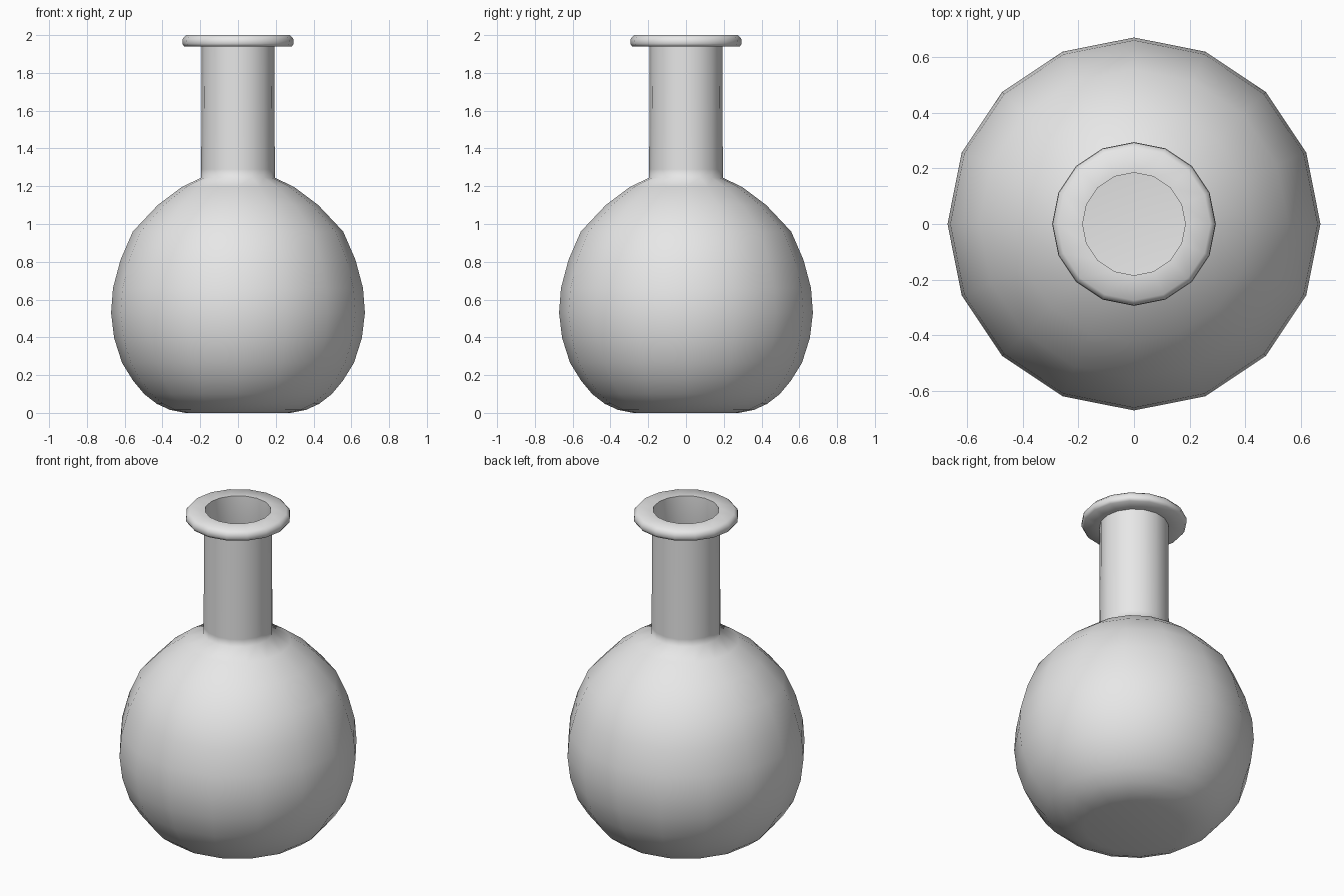
import bpy, bmesh, math
from mathutils import Vector

cube = bpy.data.objects.get("Cube")
if cube:
    bpy.data.objects.remove(cube)

SIDES = 16

grey = bpy.data.materials.new("plain_grey")
grey.use_nodes = True
colour = (0.8, 0.8, 0.8, 1)
grey.diffuse_color = colour
grey.node_tree.nodes["Principled BSDF"].inputs["Base Color"].default_value = colour


def lathe(name, profile, smooth_angle):
    """Spin a (radius, height) profile around the z axis."""
    bm = bmesh.new()
    verts = [bm.verts.new((r, 0, z)) for r, z in profile]
    edges = [bm.edges.new(pair) for pair in zip(verts, verts[1:])]
    bmesh.ops.spin(bm, geom=verts + edges, cent=(0, 0, 0), axis=(0, 0, 1),
                   angle=math.tau, steps=SIDES)
    bmesh.ops.remove_doubles(bm, verts=bm.verts, dist=0.0005)
    bmesh.ops.recalc_face_normals(bm, faces=bm.faces)
    mesh = bpy.data.meshes.new(name)
    bm.to_mesh(mesh)
    bm.free()
    mesh.materials.append(grey)
    obj = bpy.data.objects.new(name, mesh)
    bpy.context.collection.objects.link(obj)
    bpy.ops.object.select_all(action='DESELECT')
    obj.select_set(True)
    bpy.context.view_layer.objects.active = obj
    bpy.ops.object.shade_smooth_by_angle(angle=math.radians(smooth_angle))
    return obj


# Round bulb with a flat base
bulb = [(0, 0), (0.28, 0), (0.36, 0.016), (0.43, 0.048), (0.497, 0.10),
        (0.555, 0.17), (0.614, 0.265), (0.656, 0.397), (0.672, 0.53),
        (0.662, 0.66), (0.622, 0.81), (0.557, 0.96), (0.425, 1.10),
        (0.297, 1.196), (0.195, 1.245)]

# Straight neck and flared rim
neck = [(0.195, 1.29), (0.193, 1.84), (0.193, 1.94)]
rim = [(0.285, 1.94), (0.295, 1.955), (0.293, 1.98), (0.275, 2.0), (0.185, 2.0)]

# Thin inner wall, following the bulb down to the floor
inner_neck = [(0.185, 1.25)]
inner_bulb = [(r * 0.98, 0.62 + (z - 0.62) * 0.98) for r, z in reversed(bulb[:-1])]

lathe("flask", bulb + neck + rim + inner_neck + inner_bulb, 72)
